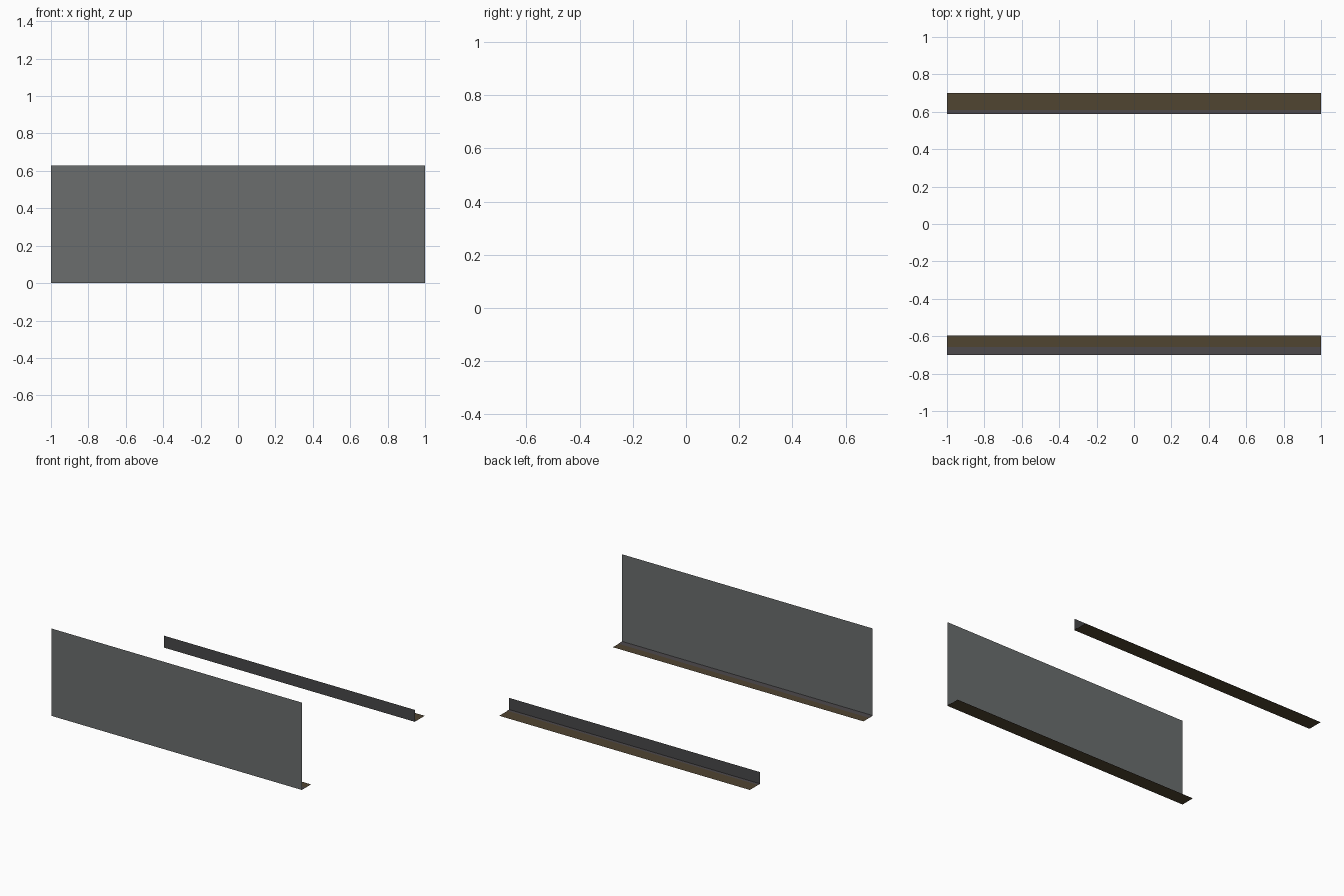
import bpy

if "Cube" in bpy.data.objects:
    bpy.data.objects.remove(bpy.data.objects["Cube"])


def material(name, rgb):
    m = bpy.data.materials.new(name)
    m.diffuse_color = (*rgb, 1.0)
    m.use_nodes = True
    m.node_tree.nodes["Principled BSDF"].inputs["Base Color"].default_value = m.diffuse_color
    return m


WALL = material("wall grey", (0.145, 0.155, 0.155))
DARK = material("dark grey", (0.066, 0.065, 0.068))
CURB = material("strip grey", (0.074, 0.067, 0.072))
BROWN = material("floor brown", (0.080, 0.058, 0.031))


def sheet(name, a, b, mat):
    """Thin sheet swept along x between two (y, z) profile points."""
    verts = [(-1, *a), (1, *a), (1, *b), (-1, *b)]
    me = bpy.data.meshes.new(name)
    me.from_pydata(verts, [], [(0, 1, 2, 3)])
    me.materials.append(mat)
    ob = bpy.data.objects.new(name, me)
    bpy.context.collection.objects.link(ob)
    return ob


# front side: tall wall with a ledge behind it
sheet("front_wall", (-0.70, 0.0), (-0.70, 0.63), WALL)
sheet("front_floor", (-0.70, 0.0), (-0.595, 0.0), BROWN)
sheet("front_floor_border", (-0.70, 0.002), (-0.657, 0.002), CURB)

# back side: low wall with a ledge behind it
sheet("back_low_wall", (0.587, 0.0), (0.587, 0.086), DARK)
sheet("back_floor", (0.587, 0.0), (0.70, 0.0), BROWN)
sheet("back_floor_border", (0.587, 0.002), (0.61, 0.002), CURB)
